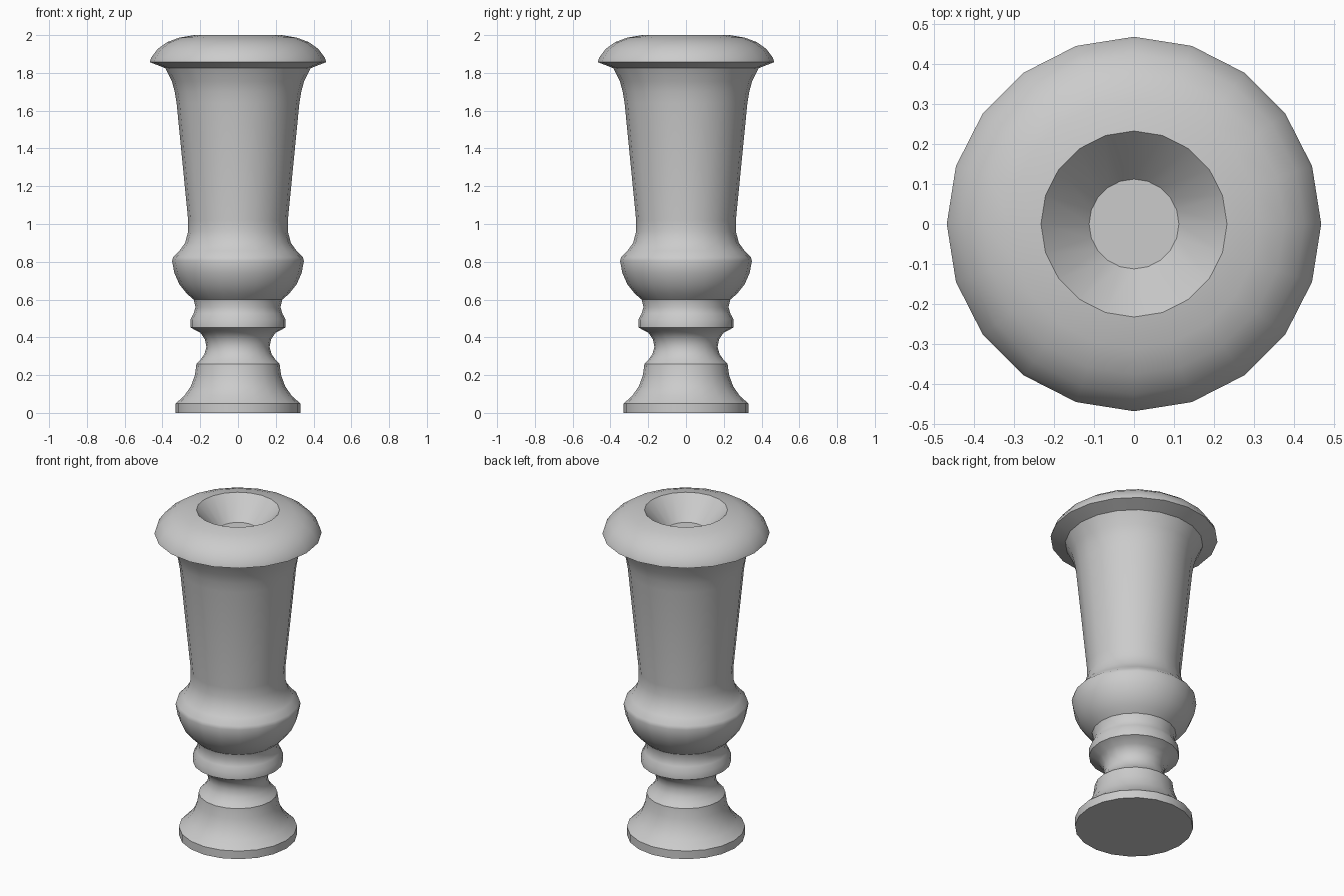
import bpy, bmesh
from math import cos, sin, pi

SIDES = 20

# Outline (radius, height) from foot up to the rim and down into the cup
profile = [
    # foot and lower stem
    (0.33, 0.0), (0.33, 0.05), (0.285, 0.09), (0.25, 0.14), (0.228, 0.20),
    (0.22, 0.26), (0.20, 0.28), (0.178, 0.31), (0.167, 0.35), (0.175, 0.39),
    (0.20, 0.425),
    # collar
    (0.252, 0.452), (0.252, 0.495), (0.235, 0.525), (0.225, 0.56), (0.235, 0.60),
    # bulb
    (0.27, 0.63), (0.31, 0.68), (0.337, 0.74), (0.349, 0.805), (0.343, 0.825),
    (0.31, 0.858), (0.28, 0.90), (0.264, 0.96),
    # tapered body and flare
    (0.264, 1.02), (0.325, 1.64), (0.335, 1.70), (0.35, 1.755), (0.385, 1.825),
    # rim
    (0.467, 1.857), (0.46, 1.88), (0.425, 1.927), (0.375, 1.963), (0.31, 1.987),
    (0.232, 2.0),
    # cup floor
    (0.112, 1.87),
]

bm = bmesh.new()
rings = [[bm.verts.new((r * cos(2 * pi * i / SIDES), r * sin(2 * pi * i / SIDES), z))
          for i in range(SIDES)] for r, z in profile]
for lower, upper in zip(rings, rings[1:]):
    for i in range(SIDES):
        j = (i + 1) % SIDES
        bm.faces.new((lower[i], lower[j], upper[j], upper[i]))
# Underside and cup floor
bm.faces.new(rings[0][::-1])
bm.faces.new(rings[-1])

mesh = bpy.data.meshes.new("turned_candlestick")
bm.to_mesh(mesh)
bm.free()
obj = bpy.data.objects.new("turned_candlestick", mesh)
bpy.context.collection.objects.link(obj)
bpy.context.view_layer.objects.active = obj
obj.select_set(True)
bpy.ops.object.shade_smooth_by_angle(angle=0.6)
